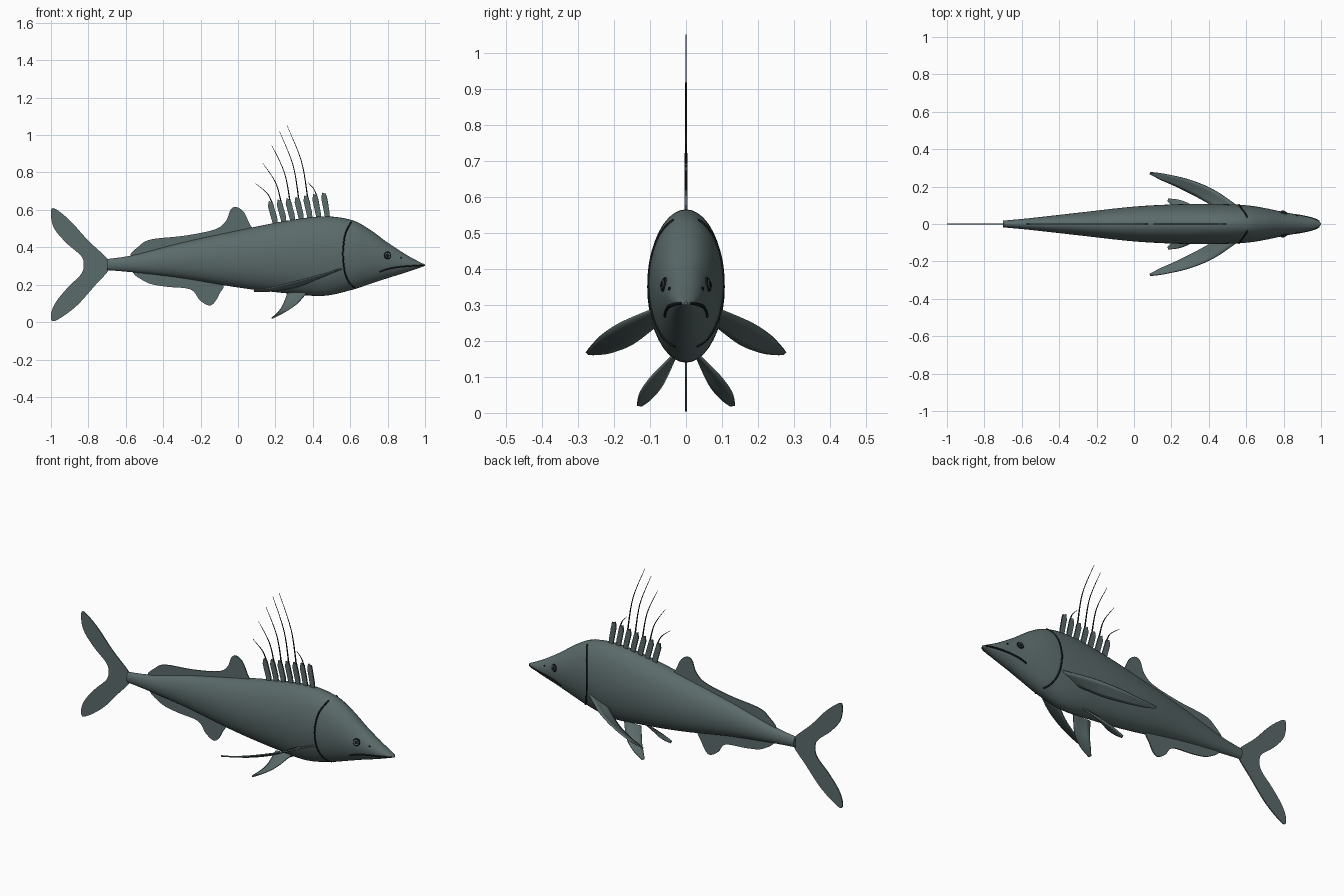
import bpy, bmesh, math
from mathutils import Vector

cube = bpy.data.objects.get("Cube")
if cube:
    bpy.data.objects.remove(cube, do_unlink=True)


def material(name, rgb):
    m = bpy.data.materials.new(name)
    m.use_nodes = True
    m.diffuse_color = (*rgb, 1)
    bsdf = next(n for n in m.node_tree.nodes if n.type == 'BSDF_PRINCIPLED')
    bsdf.inputs["Base Color"].default_value = (*rgb, 1)
    bsdf.inputs["Roughness"].default_value = 0.6
    return m


SKIN = material("slate_grey", (0.105, 0.145, 0.145))
DARK = material("near_black", (0.008, 0.01, 0.01))


def smooth_path(points, steps=6, closed=False):
    """Catmull-Rom curve through the points."""
    p = [Vector(q) for q in points]
    n = len(p)
    get = (lambda i: p[i % n]) if closed else (lambda i: p[max(0, min(n - 1, i))])
    out = []
    for i in range(n if closed else n - 1):
        a, b, c, d = get(i - 1), get(i), get(i + 1), get(i + 2)
        for k in range(steps):
            t = k / steps
            out.append(0.5 * (2 * b + (c - a) * t + (2 * a - 5 * b + 4 * c - d) * t * t
                              + (3 * b - a - 3 * c + d) * t ** 3))
    return out if closed else out + [p[-1]]


def finish(name, bm, mat, smooth=True):
    bmesh.ops.recalc_face_normals(bm, faces=bm.faces)
    me = bpy.data.meshes.new(name)
    bm.to_mesh(me)
    bm.free()
    ob = bpy.data.objects.new(name, me)
    bpy.context.collection.objects.link(ob)
    me.materials.append(mat)
    if smooth:
        bpy.ops.object.select_all(action='DESELECT')
        ob.select_set(True)
        bpy.context.view_layer.objects.active = ob
        bpy.ops.object.shade_smooth_by_angle(angle=math.radians(45))
    return ob


def loft(bm, rows, wrap):
    """Quads between successive rows of points."""
    vs = [[bm.verts.new(p) for p in row] for row in rows]
    n = len(vs[0])
    for a, b in zip(vs, vs[1:]):
        for i in range(n if wrap else n - 1):
            j = (i + 1) % n
            bm.faces.new((a[i], a[j], b[j], b[i]))
    return vs


# Body stations: x, top, bottom; half widths are listed apart at the same x
STATIONS = [(-0.7, .337, .278), (-.55, .36, .265), (-.3, .425, .235), (0, .49, .185),
            (.25, .54, .155), (.45, .565, .14), (.6, .548, .17), (.7, .498, .202),
            (.8, .425, .235), (.9, .36, .266), (.97, .322, .29), (1, .308, .3)]
WIDTHS = [.018, .032, .06, .093, .106, .107, .1, .085, .064, .045, .025, .004]
profile = smooth_path([(*s, w) for s, w in zip(STATIONS, WIDTHS)], 8)


def section(x):
    for a, b in zip(profile, profile[1:]):
        if a[0] <= x <= b[0]:
            return a.lerp(b, (x - a[0]) / (b[0] - a[0]))
    return profile[-1]


def on_skin(x, z, side, lift=0.0):
    _, top, bottom, w = section(x)
    u = (2 * z - top - bottom) / (top - bottom)
    return Vector((x, side * (w * math.sqrt(max(0, 1 - u * u)) + lift), z))


bm = bmesh.new()
rows = []
for x, top, bottom, w in profile:
    angles = [math.tau * i / 40 for i in range(40)]
    rows.append([(x, w * math.cos(a), (top + bottom) / 2 + (top - bottom) / 2 * math.sin(a))
                 for a in angles])
rings = loft(bm, rows, True)
bm.faces.new(rings[0])
bm.faces.new(rings[-1])
finish("body", bm, SKIN)


# Flat fins on the centre line
def flat_fin(name, outline, thick=0.006, steps=5):
    pts = smooth_path(outline, steps, True) if steps > 1 else [Vector(p) for p in outline]
    bm = bmesh.new()
    face = bm.faces.new([bm.verts.new((p[0], -thick / 2, p[1])) for p in pts])
    ext = bmesh.ops.extrude_face_region(bm, geom=[face])
    bmesh.ops.translate(bm, vec=(0, thick, 0),
                        verts=[g for g in ext["geom"] if isinstance(g, bmesh.types.BMVert)])
    return finish(name, bm, SKIN, False)


flat_fin("tail_fin", [(-.69, .33), (-.8, .435), (-.9, .545), (-.982, .608), (-1, .585),
                      (-.985, .505), (-.92, .425), (-.84, .355), (-.825, .305), (-.84, .255),
                      (-.91, .185), (-.975, .105), (-1, .04), (-.982, .005), (-.87, .08),
                      (-.765, .195), (-.69, .28)])
flat_fin("rear_dorsal_fin", [(-.56, .35), (-.525, .41), (-.46, .443), (-.285, .462),
                             (-.125, .495), (-.065, .54), (-.04, .6), (-.01, .615), (.03, .59),
                             (.062, .525), (.08, .49), (.04, .46), (-.25, .4)])
flat_fin("anal_fin", [(-.55, .275), (-.49, .213), (-.39, .19), (-.255, .175), (-.205, .118),
                      (-.16, .09), (-.13, .1), (-.1, .15), (-.085, .21), (-.25, .27)])


# Tapered tubes for filaments and drawn lines
def tube(name, points, radius, mat, taper=False, steps=6):
    path = smooth_path(points, steps)
    cu = bpy.data.curves.new(name, 'CURVE')
    cu.dimensions = '3D'
    cu.bevel_depth = radius
    cu.bevel_resolution = 1
    cu.use_fill_caps = True
    sp = cu.splines.new('POLY')
    sp.points.add(len(path) - 1)
    for i, (q, p) in enumerate(zip(sp.points, path)):
        q.co = (*p, 1)
        q.radius = 1 - 0.75 * i / (len(path) - 1) if taper else 1
    cu.materials.append(mat)
    ob = bpy.data.objects.new(name, cu)
    bpy.context.collection.objects.link(ob)


# Front dorsal fin: separate blades with long swept filaments
TIPS = [(.095, .74), (.132, .85), (.178, .95), (.222, 1.02), (.263, 1.05), (.375, .745)]
for i in range(7):
    bx, tx, tz = .205 + .0465 * i, .16 + .0475 * i, .648 + .0075 * i
    bz = section(bx)[1] - .01
    flat_fin(f"dorsal_blade_{i + 1}", [(bx - .018, bz), (tx, tz - .03), (tx + .005, tz),
                                       (tx + .026, tz - .01), (bx + .004, bz + .04),
                                       (bx + .008, bz)], .008, 1)
    tube(f"dorsal_spine_{i + 1}", [(bx + .006, 0, bz), (tx + .033, 0, (bz + tz) / 2 + .02),
                                   (tx + .022, 0, tz - .005)], .003, DARK)
    if i < len(TIPS):
        ex, ez = TIPS[i]
        sx, sz = tx + .022, tz - .01
        tube(f"dorsal_filament_{i + 1}", [(sx, 0, sz), (sx - .3 * (sx - ex), 0, sz + .5 * (ez - sz)),
                                          (ex, 0, ez)], .004, DARK, True)


# Paired fins lofted between a leading and a trailing edge
def paired_fin(name, lead, trail, side):
    a, b = smooth_path(lead), smooth_path(trail)
    bm = bmesh.new()
    rows = []
    for p, q in zip(a, b):
        rows.append([Vector((v.x, v.y * side, v.z)) for v in (p.lerp(q, k / 4) for k in range(5))])
    loft(bm, rows, False)
    ob = finish(name, bm, SKIN)
    mod = ob.modifiers.new("thickness", 'SOLIDIFY')
    mod.thickness = 0.007
    mod.offset = 0


PECTORAL = ([(.57, .085, .29), (.43, .18, .25), (.3, .235, .215), (.17, .266, .183), (.085, .277, .17)],
            [(.44, .085, .24), (.33, .148, .192), (.22, .203, .17), (.14, .238, .164), (.085, .268, .163)])
PELVIC = ([(.37, .035, .16), (.315, .095, .1), (.25, .127, .056), (.185, .136, .022)],
          [(.265, .03, .155), (.235, .065, .08), (.205, .095, .042), (.18, .122, .021)])


def disc(name, x, z, side, radius, lift, mat):
    """Thin round plate lying along the skin."""
    c = on_skin(x, z, side, lift)
    n = (on_skin(x + .01, z, side) - on_skin(x - .01, z, side)).cross(
        on_skin(x, z + .01, side) - on_skin(x, z - .01, side))
    if n.y * side < 0:
        n.negate()
    bm = bmesh.new()
    bmesh.ops.create_cone(bm, cap_ends=True, segments=20, radius1=radius, radius2=radius * .85,
                          depth=.006)
    bmesh.ops.rotate(bm, verts=bm.verts, matrix=n.to_track_quat('Z', 'Y').to_matrix())
    bmesh.ops.translate(bm, verts=bm.verts, vec=c)
    finish(name, bm, mat)


GILL = [(.605, .535), (.575, .475), (.563, .4), (.562, .34), (.572, .265), (.595, .21), (.622, .185)]
MOUTH = [(.757, .268), (.8, .283), (.86, .294), (.93, .3), (.99, .304)]
for side, label in ((1, "left"), (-1, "right")):
    paired_fin(label + "_pectoral_fin", *PECTORAL, side)
    paired_fin(label + "_pelvic_fin", *PELVIC, side)
    for part, line in (("gill_line", GILL), ("mouth_line", MOUTH)):
        path = smooth_path([(*p, 0) for p in line], 6)
        tube(f"{label}_{part}", [on_skin(p.x, p.y, side) for p in path], .0045, DARK, steps=1)
    # Eye: dark rim, grey iris, dark pupil
    disc(label + "_eye_rim", .8, .357, side, .021, .001, DARK)
    disc(label + "_eye_iris", .8, .357, side, .016, .003, SKIN)
    disc(label + "_eye_pupil", .8, .357, side, .01, .005, DARK)
    disc(label + "_nostril", .872, .345, side, .005, .001, DARK)
